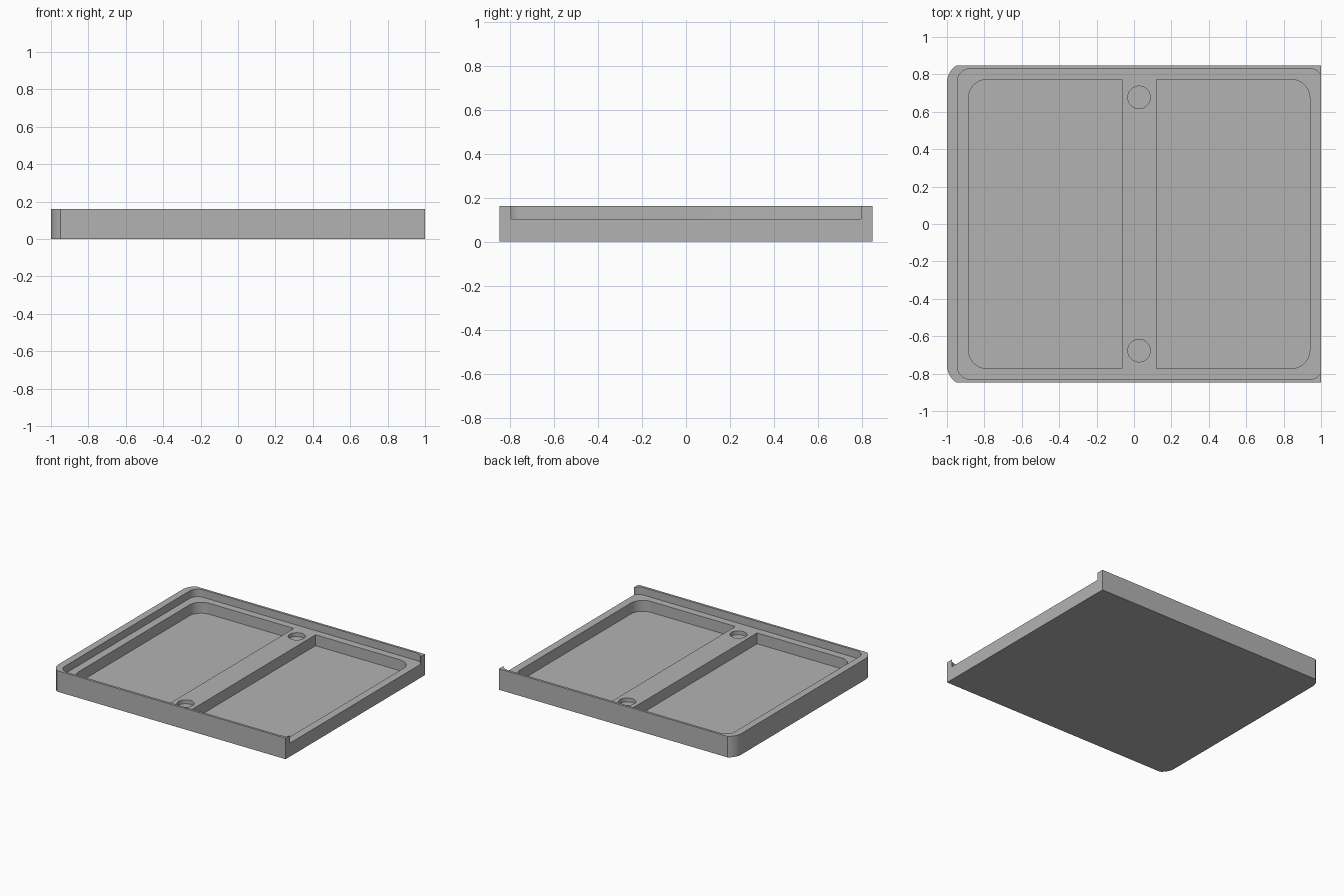
import bpy, bmesh, math

if "Cube" in bpy.data.objects:
    bpy.data.objects.remove(bpy.data.objects["Cube"], do_unlink=True)

HEIGHT, LEDGE, FLOOR = 0.162, 0.104, 0.02
TOP = HEIGHT + 0.1

grey = bpy.data.materials.new("plain grey")
grey.use_nodes = True
colour = (0.45, 0.45, 0.45, 1)
grey.diffuse_color = colour
grey.node_tree.nodes["Principled BSDF"].inputs["Base Color"].default_value = colour


def outline(x0, x1, y, left=0, right=0, steps=14):
    """Rectangle, symmetric in y, with rounded left and right corners."""
    points = []
    corners = [(x1, 1, right, 0), (x0, 1, left, 90), (x0, -1, left, 180), (x1, -1, right, 270)]
    for x, side, r, start in corners:
        cx = x - r if x == x1 else x + r
        cy = side * (y - r)
        for i in range(steps + 1 if r else 1):
            a = math.radians(start + 90 * i / steps)
            points.append((cx + r * math.cos(a), cy + r * math.sin(a)))
    return points


def prism(name, points, z0, z1):
    bm = bmesh.new()
    face = bm.faces.new([bm.verts.new((x, y, z0)) for x, y in points])
    grown = bmesh.ops.extrude_face_region(bm, geom=[face])["geom"]
    verts = [v for v in grown if isinstance(v, bmesh.types.BMVert)]
    bmesh.ops.translate(bm, vec=(0, 0, z1 - z0), verts=verts)
    bmesh.ops.recalc_face_normals(bm, faces=bm.faces)
    mesh = bpy.data.meshes.new(name)
    bm.to_mesh(mesh)
    bm.free()
    mesh.materials.append(grey)
    obj = bpy.data.objects.new(name, mesh)
    bpy.context.collection.objects.link(obj)
    return obj


def combine(target, cutter, operation="DIFFERENCE"):
    bpy.context.view_layer.objects.active = target
    mod = target.modifiers.new(cutter.name, "BOOLEAN")
    mod.operation, mod.solver, mod.object = operation, "EXACT", cutter
    bpy.ops.object.modifier_apply(modifier=mod.name)
    bpy.data.objects.remove(cutter, do_unlink=True)


# Tray body: rounded left corners trimmed by straight sides and a square right end
tray = prism("tray", outline(-1, 1.2, 0.865, left=0.11), 0, HEIGHT)
combine(tray, prism("trim_block", outline(-1.2, 1, 0.848), -0.1, TOP), "INTERSECT")

# Lid recess, open through the right end
combine(tray, prism("lid_recess", outline(-0.945, 1.01, 0.83, 0.07, 0.07), LEDGE, TOP))

# Two pockets either side of the divider
combine(tray, prism("left_pocket", outline(-0.885, -0.065, 0.773, left=0.1), FLOOR, TOP))
combine(tray, prism("right_pocket", outline(0.12, 0.94, 0.773, right=0.1), FLOOR, TOP))

# Shallow round sockets at both ends of the divider
for side in (-1, 1):
    ring = [math.tau * i / 48 for i in range(48)]
    circle = [(0.027 + 0.06 * math.cos(a), side * 0.677 + 0.06 * math.sin(a)) for a in ring]
    combine(tray, prism("socket", circle, LEDGE - 0.03, TOP))

# Smooth rounded corners, crisp edges elsewhere
bpy.ops.object.select_all(action="DESELECT")
tray.select_set(True)
bpy.context.view_layer.objects.active = tray
bpy.ops.object.shade_smooth_by_angle(angle=math.radians(25))
